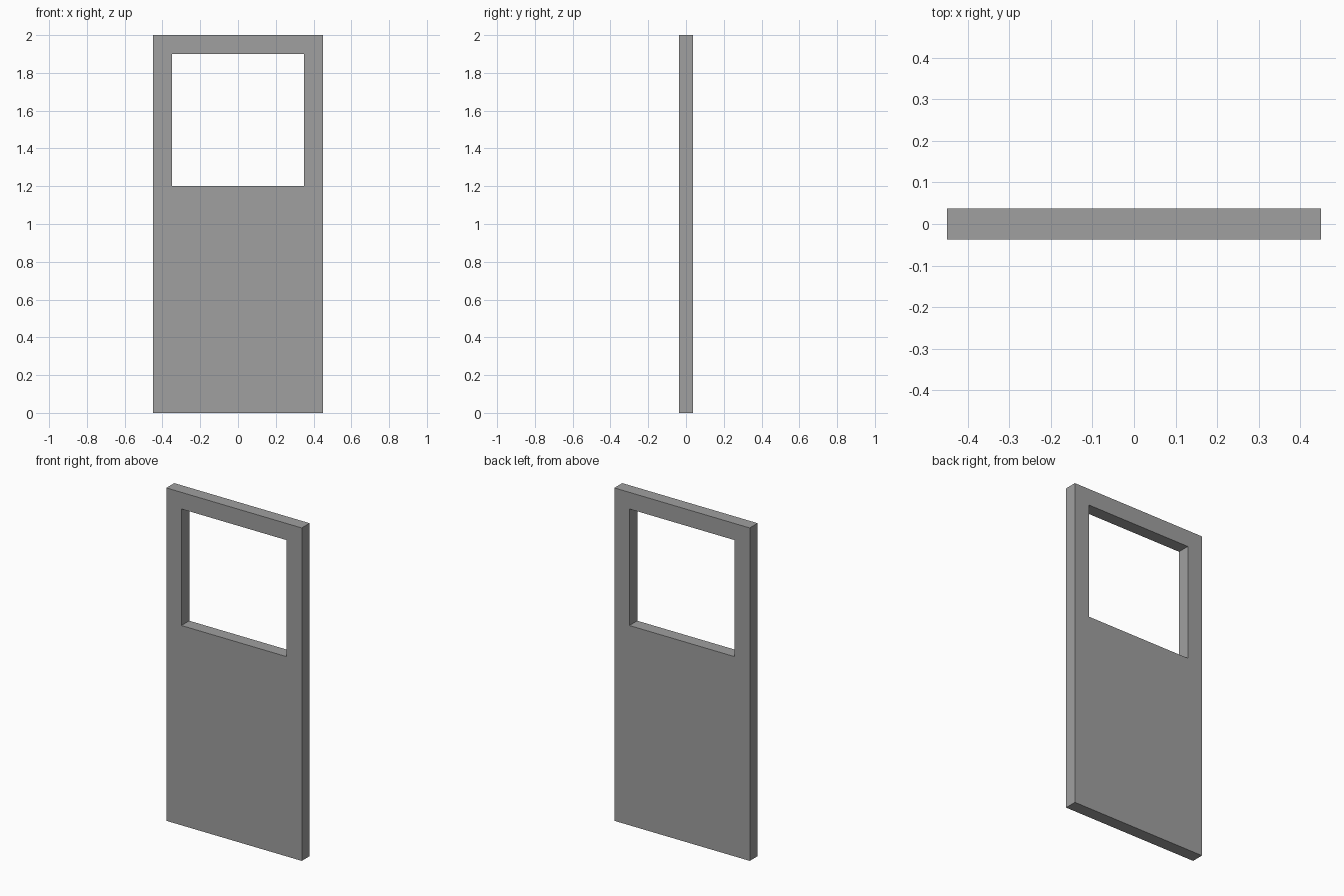
import bpy, bmesh

if "Cube" in bpy.data.objects:
    bpy.data.objects.remove(bpy.data.objects["Cube"])

WIDTH, HEIGHT, THICK = 0.90, 2.00, 0.075
WIN_WIDTH, WIN_BOTTOM, WIN_TOP = 0.70, 1.20, 1.90


def rect(bm, width, z0, z1):
    """Four corners of an upright rectangle on the front plane."""
    w = width / 2
    return [bm.verts.new((x, -THICK / 2, z))
            for x, z in ((-w, z0), (w, z0), (w, z1), (-w, z1))]


bm = bmesh.new()

# Front face: ring of quads between the door outline and the window opening
outer = rect(bm, WIDTH, 0, HEIGHT)
inner = rect(bm, WIN_WIDTH, WIN_BOTTOM, WIN_TOP)
faces = []
for i in range(4):
    j = (i + 1) % 4
    faces.append(bm.faces.new((outer[i], outer[j], inner[j], inner[i])))

# Thickness: extrude the ring to the back, keeping the front face
ext = bmesh.ops.extrude_face_region(bm, geom=faces, use_keep_orig=True)
moved = [g for g in ext["geom"] if isinstance(g, bmesh.types.BMVert)]
bmesh.ops.translate(bm, verts=moved, vec=(0, THICK, 0))
bmesh.ops.recalc_face_normals(bm, faces=bm.faces)

# Door panel with window opening
mesh = bpy.data.meshes.new("door_panel")
bm.to_mesh(mesh)
bm.free()
door = bpy.data.objects.new("door_panel", mesh)
bpy.context.collection.objects.link(door)

# Dark grey paint
paint = bpy.data.materials.new("dark_grey_paint")
paint.diffuse_color = (0.35, 0.35, 0.35, 1)
paint.use_nodes = True
paint.node_tree.nodes["Principled BSDF"].inputs["Base Color"].default_value = paint.diffuse_color
mesh.materials.append(paint)
